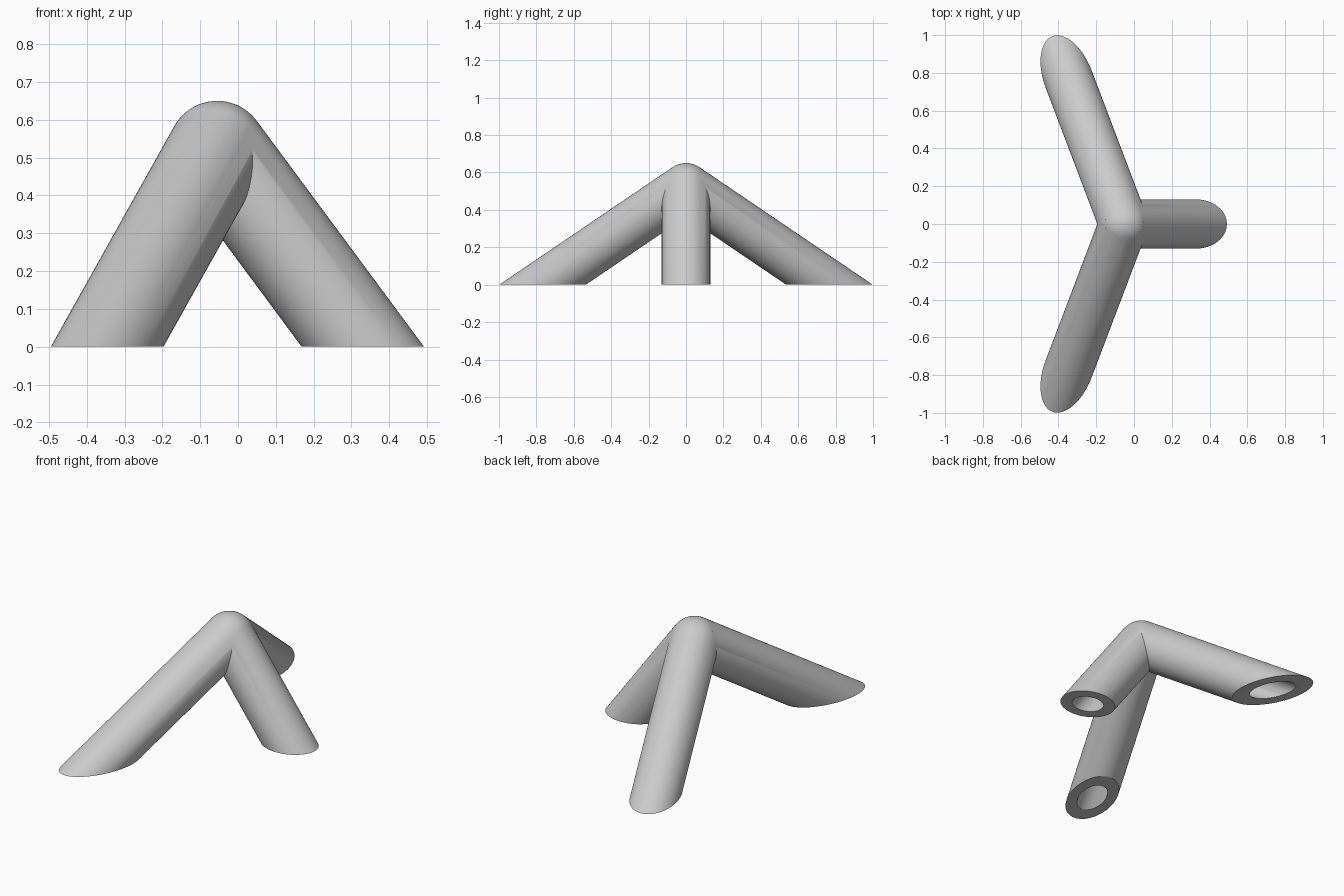
import bpy
import bmesh
from mathutils import Vector

if "Cube" in bpy.data.objects:
    bpy.data.objects.remove(bpy.data.objects["Cube"], do_unlink=True)

APEX = Vector((-0.055, 0, 0.52))
FEET = [Vector((0.33, 0, 0)), Vector((-0.346, 0.767, 0)), Vector((-0.346, -0.767, 0))]
OUTER, BORE = 0.13, 0.074

metal = bpy.data.materials.new("plain grey")
metal.use_nodes = True
grey = (0.6, 0.6, 0.6, 1)
metal.diffuse_color = grey
metal.node_tree.nodes["Principled BSDF"].inputs["Base Color"].default_value = grey


def finish(bm, name):
    mesh = bpy.data.meshes.new(name)
    bmesh.ops.recalc_face_normals(bm, faces=bm.faces)
    bm.to_mesh(mesh)
    bm.free()
    mesh.materials.append(metal)
    obj = bpy.data.objects.new(name, mesh)
    bpy.context.collection.objects.link(obj)
    return obj


def leg(name, foot, radius, floor):
    """Round bar from the apex, cut level at the floor height."""
    axis = (foot - APEX).normalized()
    bm = bmesh.new()
    bmesh.ops.create_cone(bm, cap_ends=True, segments=64, radius1=radius, radius2=radius, depth=2)
    turn = axis.to_track_quat('Z', 'Y')
    for v in bm.verts:
        far = v.co.z > 0
        v.co = APEX + turn @ Vector((v.co.x, v.co.y, 0))
        if far:
            v.co += axis * ((floor - v.co.z) / axis.z)
    return finish(bm, name)


def ball(name, radius):
    bm = bmesh.new()
    bmesh.ops.create_uvsphere(bm, u_segments=64, v_segments=32, radius=radius)
    bmesh.ops.translate(bm, verts=bm.verts, vec=APEX)
    return finish(bm, name)


def combine(target, other, operation):
    mod = target.modifiers.new(operation.lower(), 'BOOLEAN')
    mod.operation = operation
    mod.solver = 'EXACT'
    mod.object = other
    bpy.context.view_layer.objects.active = target
    bpy.ops.object.modifier_apply(modifier=mod.name)
    bpy.data.objects.remove(other, do_unlink=True)


# Rounded apex joined to three legs
tripod = ball("tripod_joint", OUTER)
for foot in FEET:
    combine(tripod, leg("leg", foot, OUTER, 0), 'UNION')

# Hollow bores meeting inside the apex
bores = ball("bores", BORE)
for foot in FEET:
    combine(bores, leg("bore", foot, BORE, -0.05), 'UNION')
combine(tripod, bores, 'DIFFERENCE')

# Smooth tubes with crisp seams and cut ends
bpy.ops.object.select_all(action='DESELECT')
tripod.select_set(True)
bpy.context.view_layer.objects.active = tripod
bpy.ops.object.shade_smooth_by_angle(angle=0.5)
